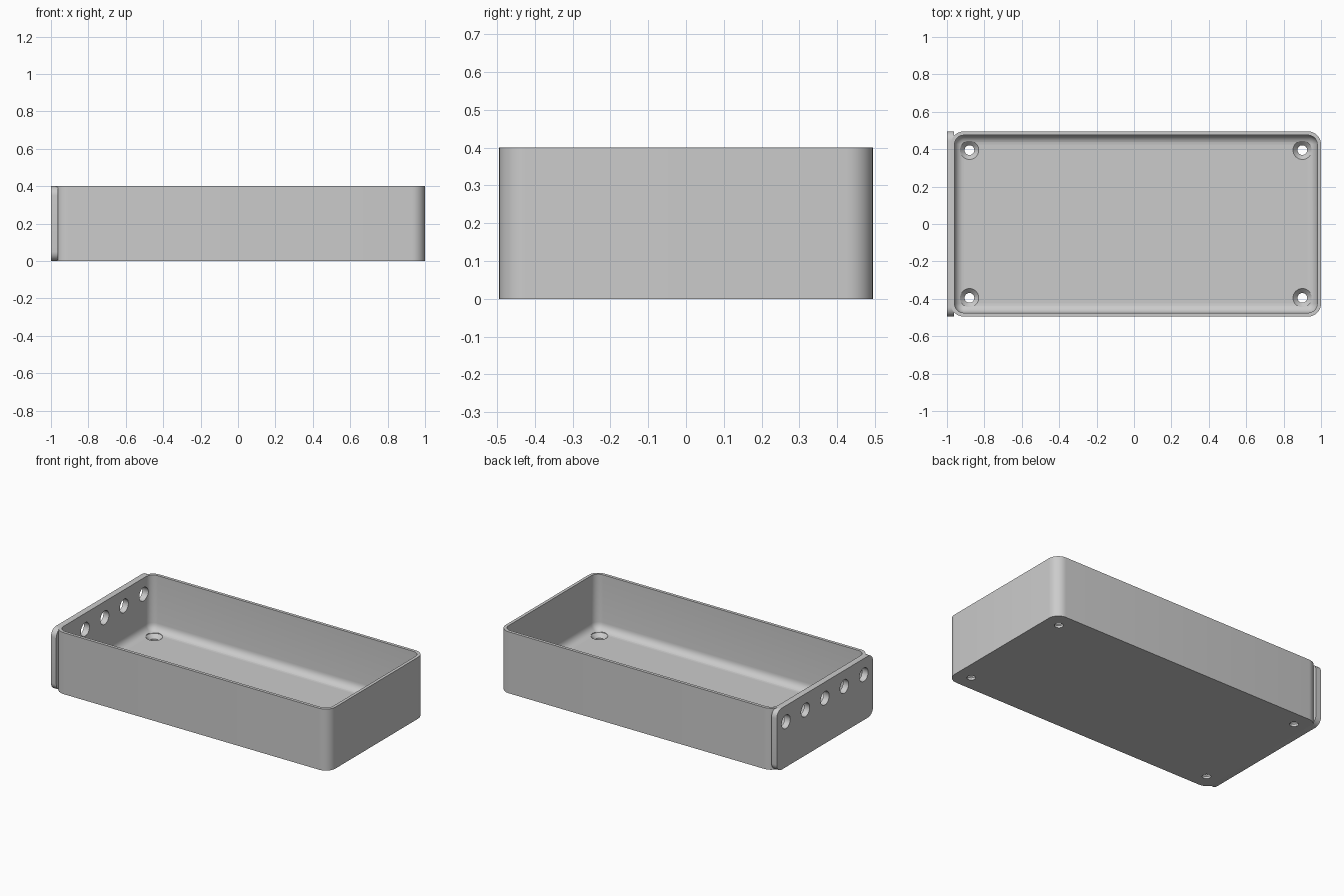
import bpy, bmesh, math
from mathutils import Matrix

cube = bpy.data.objects.get("Cube")
if cube:
    bpy.data.objects.remove(cube, do_unlink=True)

grey = bpy.data.materials.new("plain grey")
grey.use_nodes = True
colour = (0.6, 0.6, 0.6, 1)
grey.diffuse_color = colour
grey.node_tree.nodes["Principled BSDF"].inputs["Base Color"].default_value = colour


def ring(cx, cy, hx, hy, r, z, seg=8):
    """Rounded rectangle outline; a circle when hx = hy = r."""
    pts = []
    for k, (sx, sy) in enumerate([(1, 1), (-1, 1), (-1, -1), (1, -1)]):
        for i in range(seg + 1):
            a = math.pi / 2 * (k + i / seg)
            pts.append((cx + sx * (hx - r) + r * math.cos(a),
                        cy + sy * (hy - r) + r * math.sin(a), z))
    return pts


def loft(name, rings, matrix=Matrix()):
    """Closed solid skinned through the outlines and capped at both ends."""
    bm = bmesh.new()
    loops = [[bm.verts.new(p) for p in pts] for pts in rings]
    n = len(loops[0])
    for a, b in zip(loops, loops[1:]):
        for i in range(n):
            j = (i + 1) % n
            bm.faces.new((a[i], a[j], b[j], b[i]))
    bm.faces.new(loops[0][::-1])
    bm.faces.new(loops[-1])
    bmesh.ops.remove_doubles(bm, verts=bm.verts, dist=1e-5)
    bmesh.ops.recalc_face_normals(bm, faces=bm.faces)
    bm.transform(matrix)
    mesh = bpy.data.meshes.new(name)
    bm.to_mesh(mesh)
    bm.free()
    mesh.materials.append(grey)
    obj = bpy.data.objects.new(name, mesh)
    bpy.context.collection.objects.link(obj)
    return obj


def select(obj):
    bpy.ops.object.select_all(action='DESELECT')
    obj.select_set(True)
    bpy.context.view_layer.objects.active = obj


def drill(obj, cutters):
    select(obj)
    for cutter in cutters:
        mod = obj.modifiers.new("hole", 'BOOLEAN')
        mod.operation = 'DIFFERENCE'
        mod.solver = 'EXACT'
        mod.object = cutter
        bpy.ops.object.modifier_apply(modifier=mod.name)


# Main dimensions
cx, hx, hy, height = 0.01, 0.99, 0.495, 0.4
wall, floor, corner, fillet = 0.02, 0.04, 0.07, 0.05
inner = corner - wall

# Open tray with a filleted inside floor edge
outline = [ring(cx, 0, hx, hy, corner, 0), ring(cx, 0, hx, hy, corner, height),
           ring(cx, 0, hx - wall, hy - wall, inner, height)]
for i in range(7):
    a = math.pi / 2 * i / 6
    off = fillet * (1 - math.cos(a))
    outline.append(ring(cx, 0, hx - wall - off, hy - wall - off,
                        max(inner - off, 0.004), floor + fillet * (1 - math.sin(a))))
tray = loft("tray", outline)

# Rounded plate on the -x end
upright = Matrix.Rotation(-math.pi / 2, 4, 'Y')
plate = loft("end_plate", [ring(height / 2, 0, height / 2, hy, 0.05, z)
                           for z in (0.962, 1.0)], upright)

# Countersunk screw holes in the floor corners
sink = [(0.026, -0.02), (0.026, 0.015), (0.05, floor), (0.05, 0.1)]
screws = [loft("screw_cutter", [ring(cx + sx * 0.89, sy * 0.395, r, r, r, z) for r, z in sink])
          for sx in (-1, 1) for sy in (-1, 1)]

# Row of round holes through the end plate and wall
ports = [loft("port_cutter", [ring(0.295, y * 0.2, 0.044, 0.044, 0.044, z)
                              for z in (0.9, 1.1)], upright)
         for y in range(-2, 3)]

drill(tray, screws + ports)
drill(plate, ports)
for cutter in screws + ports:
    bpy.data.objects.remove(cutter, do_unlink=True)

for obj in (tray, plate):
    select(obj)
    bpy.ops.object.shade_smooth_by_angle(angle=math.radians(30))
